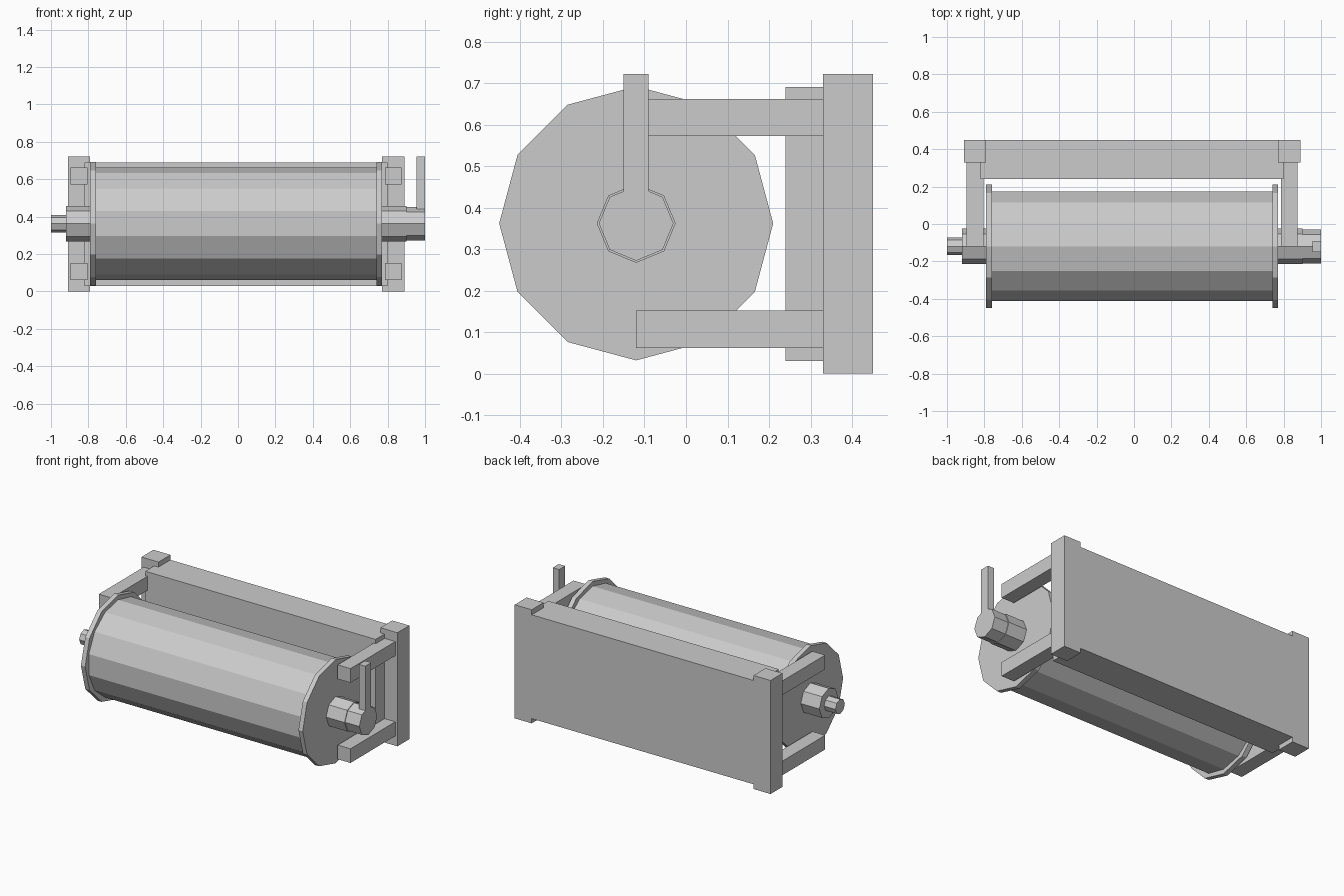
import bpy, bmesh
from math import cos, sin, pi

if "Cube" in bpy.data.objects:
    bpy.data.objects.remove(bpy.data.objects["Cube"])

CX = -0.01            # mirror plane of the frame and drum
AY, AZ = -0.12, 0.362  # drum axis


def make(name, bm):
    bmesh.ops.recalc_face_normals(bm, faces=bm.faces)
    mesh = bpy.data.meshes.new(name)
    bm.to_mesh(mesh)
    bm.free()
    obj = bpy.data.objects.new(name, mesh)
    bpy.context.collection.objects.link(obj)
    return obj


def box(name, x, y, z):
    bm = bmesh.new()
    bmesh.ops.create_cube(bm, size=1)
    for v in bm.verts:
        for i, (a, b) in enumerate((x, y, z)):
            v.co[i] = a if v.co[i] < 0 else b
    return make(name, bm)


def rod(name, x0, x1, radius, sides):
    # prism along x with a vertex pointing straight up
    bm = bmesh.new()
    rings = []
    for x in (x0, x1):
        rings.append([bm.verts.new((x, AY + radius * sin(2 * pi * i / sides),
                                    AZ + radius * cos(2 * pi * i / sides)))
                      for i in range(sides)])
    a, b = rings
    for i in range(sides):
        j = (i + 1) % sides
        bm.faces.new((a[i], a[j], b[j], b[i]))
    bm.faces.new(a)
    bm.faces.new(b)
    return make(name, bm)


# Drum
rod("drum", CX - 0.755, CX + 0.755, 0.30, 14)

# Back panel
box("back_panel", (CX - 0.81, CX + 0.81), (0.24, 0.45), (0.03, 0.69))

# Flanges, posts and arms on both ends
for side, s in (("left", -1), ("right", 1)):
    def span(a, b):
        return sorted((CX + s * a, CX + s * b))
    rod(side + "_flange", *span(0.75, 0.78), 0.33, 12)
    rod(side + "_bearing", *span(0.77, 0.91), 0.095, 8)
    box(side + "_post", span(0.78, 0.90), (0.33, 0.45), (0, 0.722))
    for level, z in (("upper", (0.572, 0.662)), ("lower", (0.062, 0.152))):
        box(f"{side}_{level}_arm", span(0.795, 0.885), (-0.12, 0.34), z)

# Axle stub on the left, crank hub and lever on the right
rod("axle_stub", -1.0, -0.91, 0.047, 8)
rod("crank_hub", 0.89, 1.0, 0.09, 8)
box("crank_lever", (0.955, 1.0), (AY - 0.03, AY + 0.03), (0.40, 0.722))
